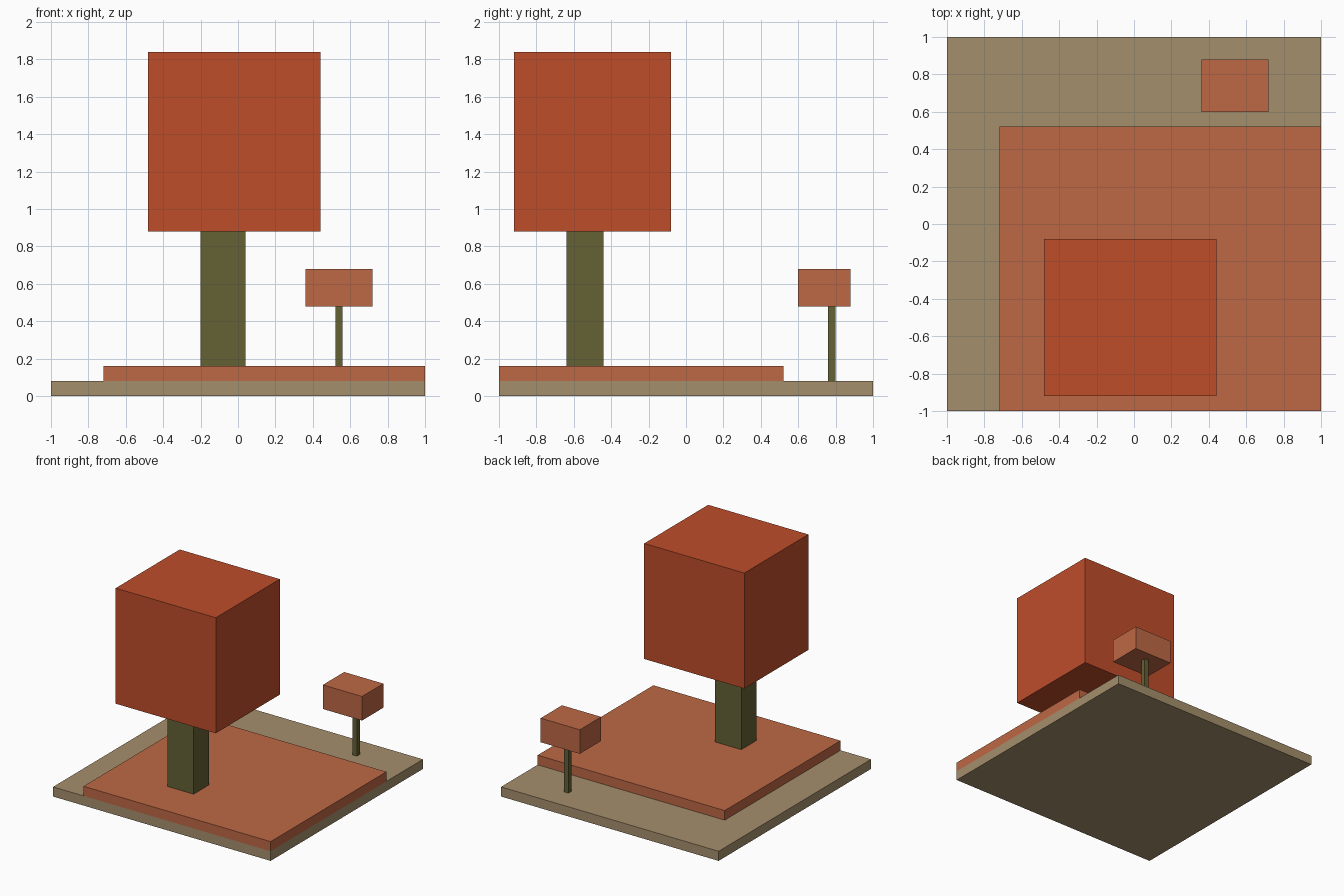
import bpy
import bmesh
from mathutils import Vector

cube = bpy.data.objects.get("Cube")
if cube:
    bpy.data.objects.remove(cube, do_unlink=True)


def material(name, rgb):
    """Flat material from 0-255 sRGB values, stored as linear."""
    linear = [((c / 255 + 0.055) / 1.055) ** 2.4 for c in rgb] + [1.0]
    mat = bpy.data.materials.new(name)
    mat.diffuse_color = linear
    mat.use_nodes = True
    shader = next(n for n in mat.node_tree.nodes if n.type == 'BSDF_PRINCIPLED')
    shader.inputs["Base Color"].default_value = linear
    return mat


def box(name, low, high, mat):
    """Flat-shaded box between two corners, with its origin at the base centre."""
    low, high = Vector(low), Vector(high)
    size = high - low
    bm = bmesh.new()
    bmesh.ops.create_cube(bm, size=1)
    for v in bm.verts:
        v.co = Vector((v.co.x * size.x, v.co.y * size.y, (v.co.z + 0.5) * size.z))
    mesh = bpy.data.meshes.new(name)
    bm.to_mesh(mesh)
    bm.free()
    mesh.materials.append(mat)
    obj = bpy.data.objects.new(name, mesh)
    obj.location = ((low.x + high.x) / 2, (low.y + high.y) / 2, low.z)
    bpy.context.collection.objects.link(obj)
    return obj


sand = material("sand", (165, 143, 108))
clay = material("clay", (190, 104, 69))
rust = material("rust_red", (191, 77, 43))
olive = material("olive_bark", (101, 97, 53))

# Ground: square base with a raised terrace flush to its front and left edges
box("ground_base", (-1, -1, 0), (1, 1, 0.08), sand)
box("ground_terrace", (-0.72, -1, 0.08), (1, 0.52, 0.16), clay)

# Large tree on the terrace
box("large_tree_trunk", (-0.20, -0.64, 0.16), (0.04, -0.44, 0.88), olive)
box("large_tree_crown", (-0.48, -0.92, 0.88), (0.44, -0.08, 1.84), rust)

# Small tree on the base
box("small_tree_trunk", (0.52, 0.76, 0.08), (0.56, 0.80, 0.48), olive)
box("small_tree_crown", (0.36, 0.60, 0.48), (0.72, 0.88, 0.68), clay)
